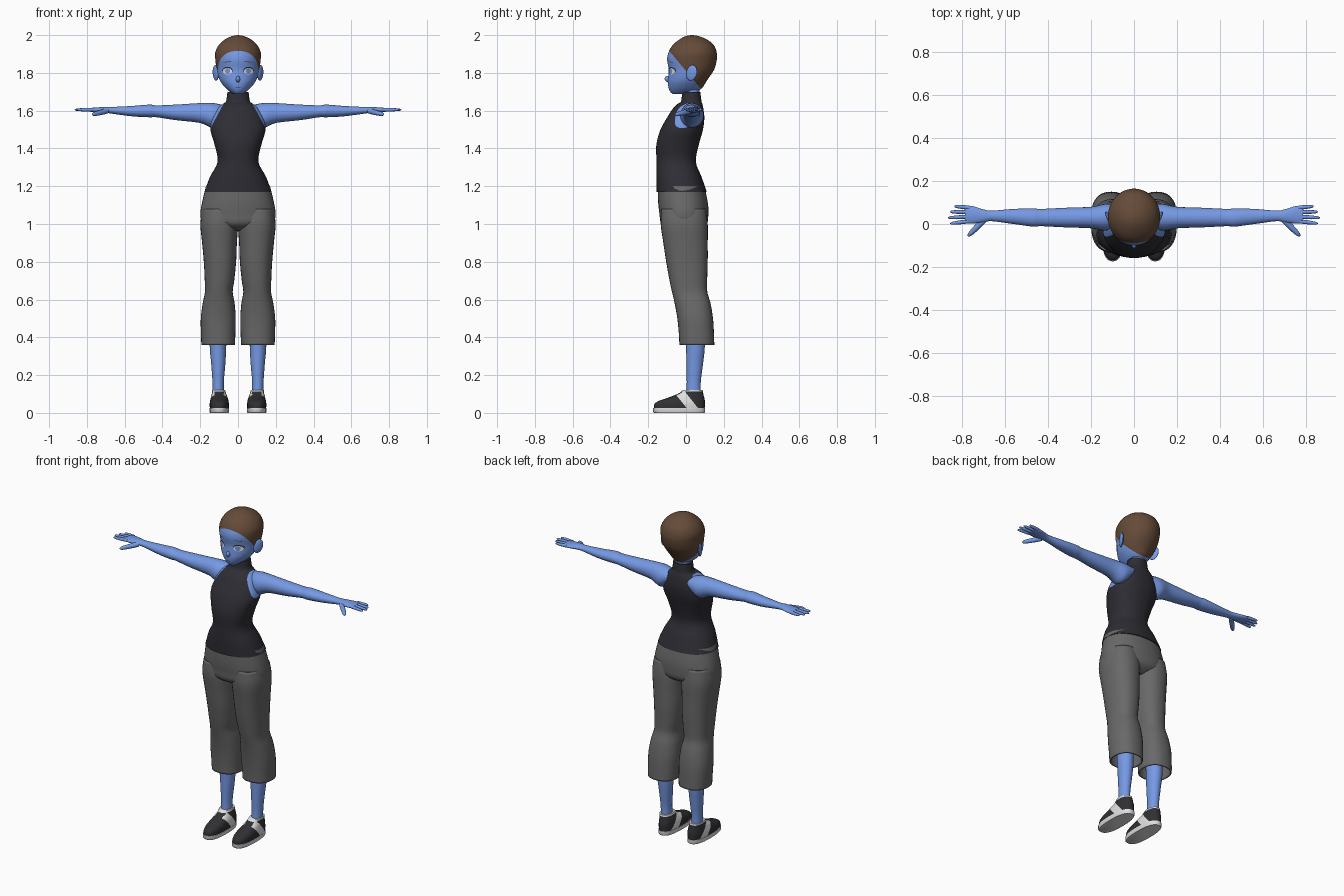
import bpy, bmesh
from math import cos, sin, pi, radians, copysign
from mathutils import Vector, Matrix
from mathutils.bvhtree import BVHTree

cube = bpy.data.objects.get("Cube")
if cube:
    bpy.data.objects.remove(cube)


def material(name, r, g, b):
    m = bpy.data.materials.new(name)
    m.use_nodes = True
    m.diffuse_color = (r, g, b, 1)
    shader = m.node_tree.nodes["Principled BSDF"]
    shader.inputs["Base Color"].default_value = (r, g, b, 1)
    shader.inputs["Roughness"].default_value = 0.8
    return m


SKIN = material("blue skin", 0.18, 0.32, 0.78)
HAIR = material("brown hair", 0.13, 0.07, 0.04)
TOP = material("charcoal knit", 0.027, 0.026, 0.034)
PANTS = material("grey cloth", 0.14, 0.14, 0.14)
SHOE = material("black leather", 0.03, 0.03, 0.035)
WHITE = material("white", 0.75, 0.75, 0.75)


def finish(name, bm, mats, mirror=False, angle=50):
    """Turn a bmesh into a smooth object, optionally mirrored across x."""
    bmesh.ops.recalc_face_normals(bm, faces=bm.faces)
    for f in bm.faces:
        f.smooth = True
    me = bpy.data.meshes.new(name)
    bm.to_mesh(me)
    me.set_sharp_from_angle(angle=radians(angle))
    for m in mats:
        me.materials.append(m)
    ob = bpy.data.objects.new(name, me)
    bpy.context.collection.objects.link(ob)
    if mirror:
        ob.modifiers.new("Mirror", 'MIRROR').use_clip = False
    return ob


def resample(rings, steps):
    """Catmull-Rom interpolation between the given cross-sections."""
    pts = [rings[0]] + list(rings) + [rings[-1]]
    out = []
    for a, b, c, d in zip(pts, pts[1:], pts[2:], pts[3:]):
        for i in range(steps):
            t = i / steps
            out.append([0.5 * (2*q + (r-p)*t + (2*p-5*q+4*r-s)*t*t + (3*q-p-3*r+s)*t**3)
                        for p, q, r, s in zip(a, b, c, d)])
    return out + [list(rings[-1])]


def loft(rings, axis='z', n=32, steps=4, power=2.0, caps=True):
    """Rings are (t, u0, u1, v0, v1): rounded sections bounded in u and v."""
    bm = bmesh.new()
    loops = []
    for t, u0, u1, v0, v1 in resample(rings, steps):
        loop = []
        for k in range(n):
            c, s = cos(2*pi*k/n), sin(2*pi*k/n)
            u = (u0+u1)/2 + (u1-u0)/2 * copysign(abs(c)**(2/power), c)
            v = (v0+v1)/2 + (v1-v0)/2 * copysign(abs(s)**(2/power), s)
            loop.append(bm.verts.new((u, v, t) if axis == 'z' else (t, u, v)))
        loops.append(loop)
    for lo, hi in zip(loops, loops[1:]):
        for k in range(n):
            bm.faces.new((lo[k], lo[(k+1) % n], hi[(k+1) % n], hi[k]))
    if caps:
        bm.faces.new(loops[0])
        bm.faces.new(loops[-1])
    return bm


def centred(rings):
    return [(z, -w, w, f, b) for z, w, f, b in rings]


def paint(bm, planes, rule):
    """Cut along the planes, then give slot 1 to faces that meet the rule."""
    for co, no in planes:
        bmesh.ops.bisect_plane(bm, geom=bm.verts[:] + bm.edges[:] + bm.faces[:],
                               plane_co=co, plane_no=no, dist=1e-5)
    for f in bm.faces:
        f.material_index = int(rule(f.calc_center_median()))


# Head with the hair as a cut region
head = loft(centred([
    (1.688, .02, -.07, -.02), (1.70, .042, -.083, .05), (1.72, .066, -.092, .085),
    (1.75, .09, -.096, .105), (1.78, .104, -.094, .125), (1.82, .113, -.092, .15),
    (1.87, .12, -.10, .163), (1.91, .12, -.092, .162), (1.95, .1, -.068, .145),
    (1.98, .065, -.03, .105), (1.995, .03, .0, .065), (2.0, .004, .028, .036)]), n=48)
face_tree = BVHTree.FromBMesh(head)
paint(head, [((0, 0, 1.81), (0, 1.2, 1))], lambda c: c.z + 1.2*c.y > 1.81)
finish("head", head, [SKIN, HAIR])


# Thin plates wrapped on the face
def plate(name, x, z, rx, rz, lift, mat, mirror=True, tilt=0):
    bm = bmesh.new()
    bmesh.ops.create_circle(bm, cap_ends=True, cap_tris=True, segments=24, radius=1)
    for v in bm.verts:
        px = x + v.co.x*rx
        pz = z + v.co.y*rz + tilt*v.co.x*rx
        hit = face_tree.ray_cast(Vector((px, -1, pz)), Vector((0, 1, 0)))[0]
        v.co = (px, hit.y - lift, pz)
    for f in bm.faces:
        f.normal_update()
        if f.normal.y > 0:
            f.normal_flip()
    finish(name, bm, [mat], mirror)


plate("eyelashes", .056, 1.813, .028, .019, .002, SHOE)
plate("eye_whites", .056, 1.809, .025, .017, .004, WHITE)
plate("irises", .055, 1.809, .013, .016, .006, SKIN)
plate("eyebrows", .058, 1.858, .025, .002, .002, HAIR, tilt=-.15)
plate("mouth", 0, 1.724, .014, .0015, .002, SHOE, mirror=False)


def ellipsoid(name, loc, size, turn=0, lean=0, mirror=True):
    bm = bmesh.new()
    mat = (Matrix.Translation(loc) @ Matrix.Rotation(turn, 4, 'Z')
           @ Matrix.Rotation(lean, 4, 'X') @ Matrix.Diagonal((*size, 1)))
    bmesh.ops.create_uvsphere(bm, u_segments=20, v_segments=12, radius=1, matrix=mat)
    finish(name, bm, [SKIN], mirror)


ellipsoid("ears", (.118, .03, 1.80), (.01, .031, .042), radians(-25), radians(-15))
ellipsoid("nose", (0, -.094, 1.766), (.012, .02, .016), 0, radians(-25), mirror=False)

# Neck
finish("neck", loft(centred([(1.60, .05, -.01, .078), (1.68, .046, -.008, .07),
                             (1.76, .046, -.005, .075)])), [SKIN])

# Sleeveless high-neck top with cut armholes
torso = loft(centred([
    (1.17, .178, -.155, .11), (1.25, .148, -.157, .082), (1.33, .108, -.156, .052),
    (1.42, .124, -.157, .068), (1.50, .146, -.135, .09), (1.56, .135, -.102, .097),
    (1.61, .11, -.07, .092), (1.638, .077, -.042, .086), (1.65, .063, -.026, .082),
    (1.70, .056, -.02, .076)]), n=48, power=2.25)
paint(torso, [((side*.15, 0, 1.5), (side, 0, .54)) for side in (-1, 1)],
      lambda c: abs(c.x) + .54*c.z > .96 and c.z < 1.637)
finish("top", torso, [TOP, SKIN])

# Arms and palms
finish("arms", loft([
    (.07, -.005, .085, 1.56, 1.628), (.13, -.03, .094, 1.51, 1.64),
    (.20, -.02, .08, 1.535, 1.64), (.33, -.015, .075, 1.55, 1.632),
    (.43, -.01, .07, 1.565, 1.628), (.47, -.012, .072, 1.565, 1.632),
    (.56, 0, .07, 1.57, 1.625), (.66, .013, .062, 1.583, 1.62),
    (.70, .008, .068, 1.588, 1.62), (.75, .002, .083, 1.59, 1.617),
    (.785, .005, .083, 1.595, 1.614)], 'x', n=24), [SKIN], True)


# Fingers
def finger(name, base, length, r, turn=0, drop=0):
    bm = loft([(t*length, -r*w, r*w, -r*w, r*w) for t, w in
               ((0, 1), (.4, 1), (.8, .8), (.95, .5), (1, .1))], 'x', n=10, steps=2)
    bm.transform(Matrix.Translation(base) @ Matrix.Rotation(turn, 4, 'Z')
                 @ Matrix.Rotation(drop, 4, 'Y'))
    finish(name, bm, [SKIN], True)


for i, (label, reach) in enumerate((("index", .09), ("middle", .10),
                                    ("ring", .09), ("little", .07))):
    finger(label + "_fingers", (.765, .013 + .021*i, 1.605), reach, .0095,
           radians(4*i - 7))
finger("thumbs", (.695, .02, 1.598), .11, .014, radians(-45), radians(10))

# Cropped trousers: hips and two open legs
finish("trouser_hips", loft(centred([
    (.965, .06, -.07, .06), (.985, .12, -.115, .095), (1.01, .185, -.135, .114),
    (1.05, .199, -.14, .118), (1.11, .191, -.147, .116), (1.20, .17, -.148, .098)]),
    n=48, power=2.2), [PANTS])
legs = finish("trouser_legs", loft([
    (.36, .016, .194, -.035, .15), (.42, .014, .196, -.038, .148),
    (.50, .012, .197, -.046, .143), (.58, .018, .187, -.06, .13),
    (.64, .028, .175, -.074, .113), (.70, .02, .176, -.087, .112),
    (.80, .01, .181, -.105, .115), (.90, .006, .19, -.12, .115),
    (1.0, 0, .199, -.134, .115), (1.08, .01, .188, -.13, .105)],
    power=2.3, caps=False), [PANTS], True)
hem = legs.modifiers.new("Thickness", 'SOLIDIFY')
hem.thickness = .008

# Lower legs
finish("lower_legs", loft([
    (.08, .072, .136, .0, .08), (.16, .075, .135, .004, .078),
    (.26, .067, .142, .002, .09), (.36, .062, .15, .0, .10),
    (.55, .06, .15, -.01, .10)], n=24), [SKIN], True)

# Shoes: pale soles and uppers with a slanted side band and pale collar
finish("soles", loft([
    (0, .05, .148, -.168, .098), (.006, .047, .151, -.174, .101),
    (.026, .047, .151, -.174, .101)], steps=1, power=2.5), [WHITE], True)
shoe = loft([
    (.022, .049, .149, -.17, .099), (.045, .048, .15, -.168, .10),
    (.062, .05, .148, -.148, .10), (.075, .053, .145, -.11, .098),
    (.09, .058, .142, -.07, .094), (.105, .064, .138, -.035, .091),
    (.122, .068, .138, -.015, .088)], power=2.4)
paint(shoe, [((0, y, .07), (0, 1, .8)) for y in (-.032, .028)]
      + [((0, 0, .112), (0, 0, 1))],
      lambda c: c.z > .112 or (-.032 < c.y + .8*(c.z - .07) < .028
                               and abs(c.x - .1) > .025))
finish("shoes", shoe, [SHOE, WHITE], True)
